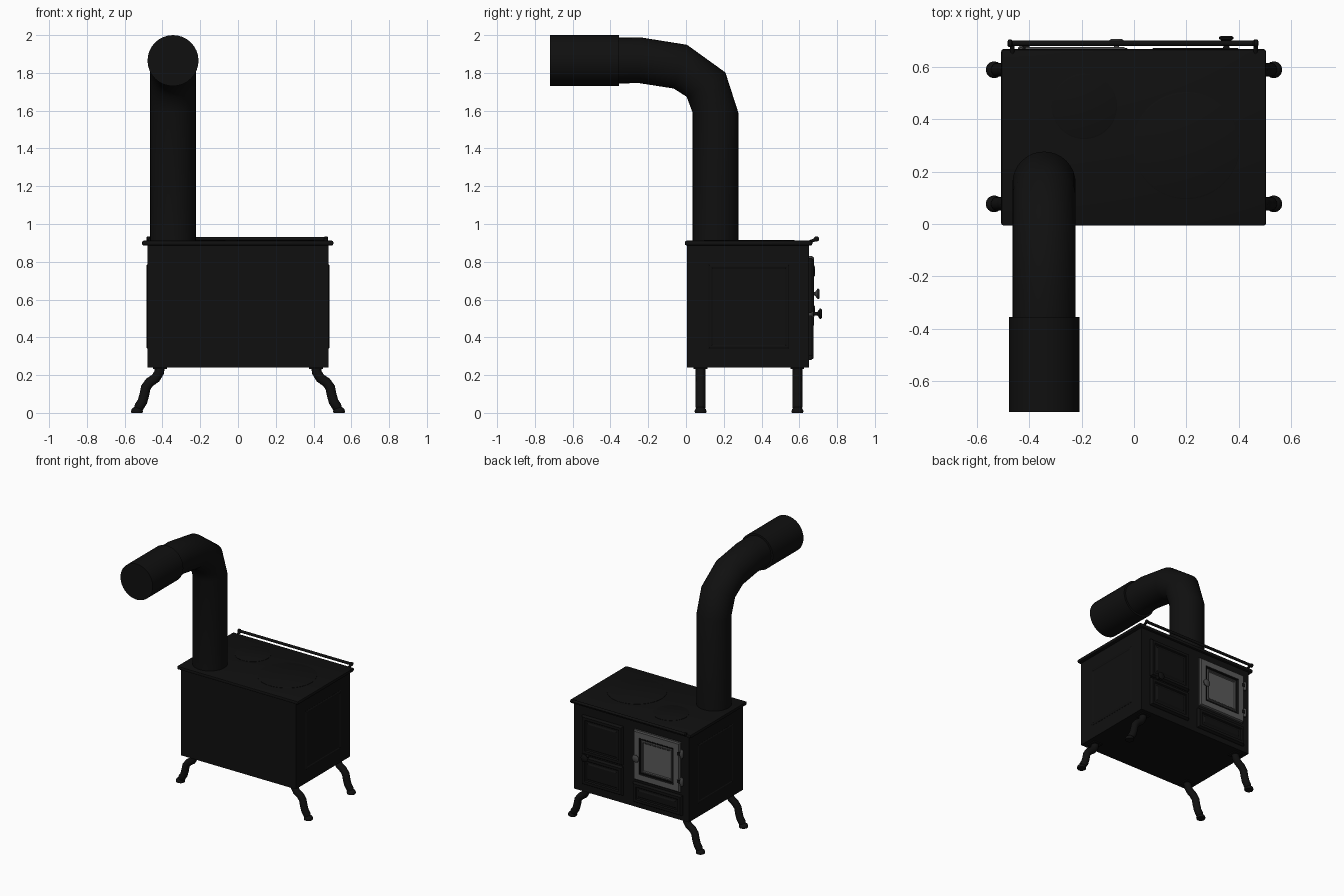
import bpy, bmesh, math
from mathutils import Vector

if "Cube" in bpy.data.objects:
    bpy.data.objects.remove(bpy.data.objects["Cube"])


def material(name, r, g, b):
    m = bpy.data.materials.new(name)
    m.diffuse_color = (r, g, b, 1)
    m.use_nodes = True
    m.node_tree.nodes["Principled BSDF"].inputs["Base Color"].default_value = m.diffuse_color
    return m


IRON = material("black_iron", 0.005, 0.005, 0.005)
FRAME = material("grey_door_frame", 0.06, 0.06, 0.06)
GLASS = material("door_glass", 0.1, 0.1, 0.1)


def finish(bm, name, mats=(IRON,), smooth=40):
    bmesh.ops.recalc_face_normals(bm, faces=bm.faces[:])
    for f in bm.faces:
        f.smooth = True
    for e in bm.edges:
        e.smooth = e.calc_face_angle(0) < math.radians(smooth)
    me = bpy.data.meshes.new(name)
    bm.to_mesh(me)
    bm.free()
    for m in mats:
        me.materials.append(m)
    ob = bpy.data.objects.new(name, me)
    bpy.context.scene.collection.objects.link(ob)
    return ob


def loft(name, rings, mats=(IRON,), slots=None, smooth=40):
    """Skin a list of closed rings and cap both ends; slots gives a material per band."""
    bm = bmesh.new()
    vs = [[bm.verts.new(p) for p in r] for r in rings]
    n = len(rings[0])
    for k in range(len(vs) - 1):
        for i in range(n):
            j = (i + 1) % n
            f = bm.faces.new((vs[k][i], vs[k][j], vs[k + 1][j], vs[k + 1][i]))
            f.material_index = slots[k] if slots else 0
    bm.faces.new(vs[0])
    f = bm.faces.new(vs[-1])
    f.material_index = slots[-1] if slots else 0
    return finish(bm, name, mats, smooth)


def box(name, x0, x1, y0, y1, z0, z1, bevel=0):
    bm = bmesh.new()
    bmesh.ops.create_cube(bm, size=1)
    for v in bm.verts:
        v.co = ((x0 + x1) / 2 + v.co.x * (x1 - x0), (y0 + y1) / 2 + v.co.y * (y1 - y0),
                (z0 + z1) / 2 + v.co.z * (z1 - z0))
    if bevel:
        bmesh.ops.bevel(bm, geom=bm.edges[:], offset=bevel, segments=2, affect='EDGES', profile=0.5)
    return finish(bm, name, smooth=30)


def lathe(name, centre, axis, profile, mat=IRON, n=32):
    """Turn (radius, distance along axis) pairs around an axis."""
    c, a = Vector(centre), Vector(axis).normalized()
    u = a.orthogonal().normalized()
    w = a.cross(u)
    rings = [[c + a * d + (u * math.cos(t) + w * math.sin(t)) * r
              for t in (2 * math.pi * i / n for i in range(n))] for r, d in profile]
    return loft(name, rings, (mat,))


def sweep(name, pts, across, side, n=24):
    """Tube through (point, ring direction, radius); side is normal to the bend plane."""
    rings = []
    for p, d, r in pts:
        rings.append([Vector(p) + (Vector(d) * math.cos(t) + Vector(side) * across * math.sin(t)) * r
                      for t in (2 * math.pi * i / n for i in range(n))])
    return loft(name, rings)


def panel(name, place, u0, u1, v0, v1, steps, mats=(IRON,), slots=None):
    """Stepped rectangular panel; steps are (inset, height) pairs."""
    rings = []
    for i, d in steps:
        rings.append([place(u, v, d) for u, v in
                      ((u0 + i, v0 + i), (u1 - i, v0 + i), (u1 - i, v1 - i), (u0 + i, v1 - i))])
    return loft(name, rings, mats, slots, smooth=20)


# Firebox body, bottom lip and cooking top
box("stove_body", -0.48, 0.48, 0.005, 0.652, 0.24, 0.89)
box("cooking_top", -0.508, 0.505, -0.006, 0.669, 0.886, 0.912, 0.009)
lathe("large_hot_plate", (0.2, 0.3, 0.9), (0, 0, 1), [(0.205, 0), (0.205, 0.014), (0.2, 0.016)], n=48)
lathe("small_hot_plate", (-0.19, 0.45, 0.9), (0, 0, 1), [(0.125, 0), (0.125, 0.014), (0.12, 0.016)], n=48)

# Flue pipe with faceted elbow (y, z, ring tilt in degrees)
flue = [(0.156, 0.9, 0), (0.156, 1.59, 0), (0.106, 1.738, 32), (-0.03, 1.833, 73),
        (-0.245, 1.867, 88), (-0.36, 1.865, 90)]
sweep("flue_pipe", [((-0.344, y, z), (0, math.cos(math.radians(a)), math.sin(math.radians(a))), 0.121)
                    for y, z, a in flue], 1, (1, 0, 0), 32)
lathe("flue_collar", (-0.344, -0.355, 1.865), (0, -1, 0), [(0.135, 0), (0.135, 0.365)])

# Curved legs with feet
path = [(0.413, 0.25), (0.417, 0.215), (0.435, 0.185), (0.468, 0.162), (0.488, 0.135),
        (0.496, 0.095), (0.506, 0.06), (0.525, 0.03), (0.54, 0.012)]
for sx, sn in ((-1, "left"), (1, "right")):
    for y, yn in ((0.077, "front"), (0.59, "back")):
        pts = []
        for k, (x, z) in enumerate(path):
            a, b = path[max(k - 1, 0)], path[min(k + 1, len(path) - 1)]
            t = Vector((b[0] - a[0], 0, b[1] - a[1])).normalized()
            pts.append(((sx * x, y, z), (-t.z * sx, 0, t.x), 0.026 if k < 8 else 0.012))
        sweep(f"{yn}_{sn}_leg", pts, 1, (0, 1, 0), 16)
        foot = lathe(f"{yn}_{sn}_foot", (sx * 0.535, y, 0), (0, 0, 1),
                     [(0.03, 0), (0.032, 0.01), (0.027, 0.022), (0.014, 0.032)], n=20)
        box(f"{yn}_{sn}_leg_socket", sx * 0.413 - 0.036, sx * 0.413 + 0.036,
            y - 0.036, y + 0.036, 0.232, 0.245)

# Side panels with a raised moulding
moulding = [(0, -0.01), (0, 0.001), (0.006, 0.005), (0.014, 0.005), (0.02, 0.001)]
for s, n in ((-1, "left"), (1, "right")):
    panel(f"{n}_side_panel", lambda u, v, d, s=s: (s * (0.48 + d), u, v), 0.12, 0.545, 0.34, 0.785, moulding)


def back(u, v, d):
    return (u, 0.652 + d, v)


# Door face: oven door, lower door and drawer
raised = [(0, -0.01), (0, 0.01), (0.008, 0.022), (0.028, 0.022), (0.034, 0.014), (0.045, 0.014), (0.055, 0.02)]
panel("oven_door", back, 0.065, 0.405, 0.53, 0.82, raised)
panel("ash_door", back, 0.065, 0.405, 0.30, 0.515, raised)
panel("lower_drawer", back, -0.43, -0.02, 0.28, 0.43, raised)

# Fire door: grey frame, moulding and glass
panel("fire_door", back, -0.42, -0.03, 0.455, 0.83,
      [(0, -0.01), (0, 0.015), (0.008, 0.025), (0.05, 0.025), (0.056, 0.018), (0.064, 0.018),
       (0.07, 0.023), (0.078, 0.023), (0.084, 0.016)],
      (FRAME, GLASS, IRON), [0, 0, 1, 2, 2, 0, 0, 0, 1])
for z, n in ((0.54, "lower"), (0.75, "upper")):
    lathe(f"{n}_hinge", (-0.432, 0.67, z - 0.025), (0, 0, 1),
          [(0.006, -0.008), (0.012, 0), (0.012, 0.05), (0.006, 0.058)], FRAME, 16)
    box(f"{n}_hinge_strap", -0.435, -0.40, 0.65, 0.68, z - 0.012, z + 0.012)

# Door knobs
knob = [(0.014, 0), (0.009, 0.012), (0.01, 0.024), (0.027, 0.036), (0.028, 0.042), (0.02, 0.048)]
lathe("fire_door_knob", (-0.067, 0.66, 0.63), (0, 1, 0), knob, FRAME, 24)
lathe("oven_door_knob", (0.353, 0.672, 0.525), (0, 1, 0), knob, IRON, 24)

# Towel rail along the door side
lathe("towel_rail", (-0.484, 0.691, 0.921), (1, 0, 0),
      [(0.008, 0), (0.014, 0.004), (0.014, 0.016), (0.01, 0.02), (0.01, 0.94),
       (0.014, 0.944), (0.014, 0.956), (0.008, 0.96)], n=16)
for s, n in ((-1, "left"), (1, "right")):
    lathe(f"{n}_rail_bracket", (s * 0.465, 0.645, 0.9), (0, 0.046, 0.021), [(0.009, 0), (0.009, 0.05)], n=12)
